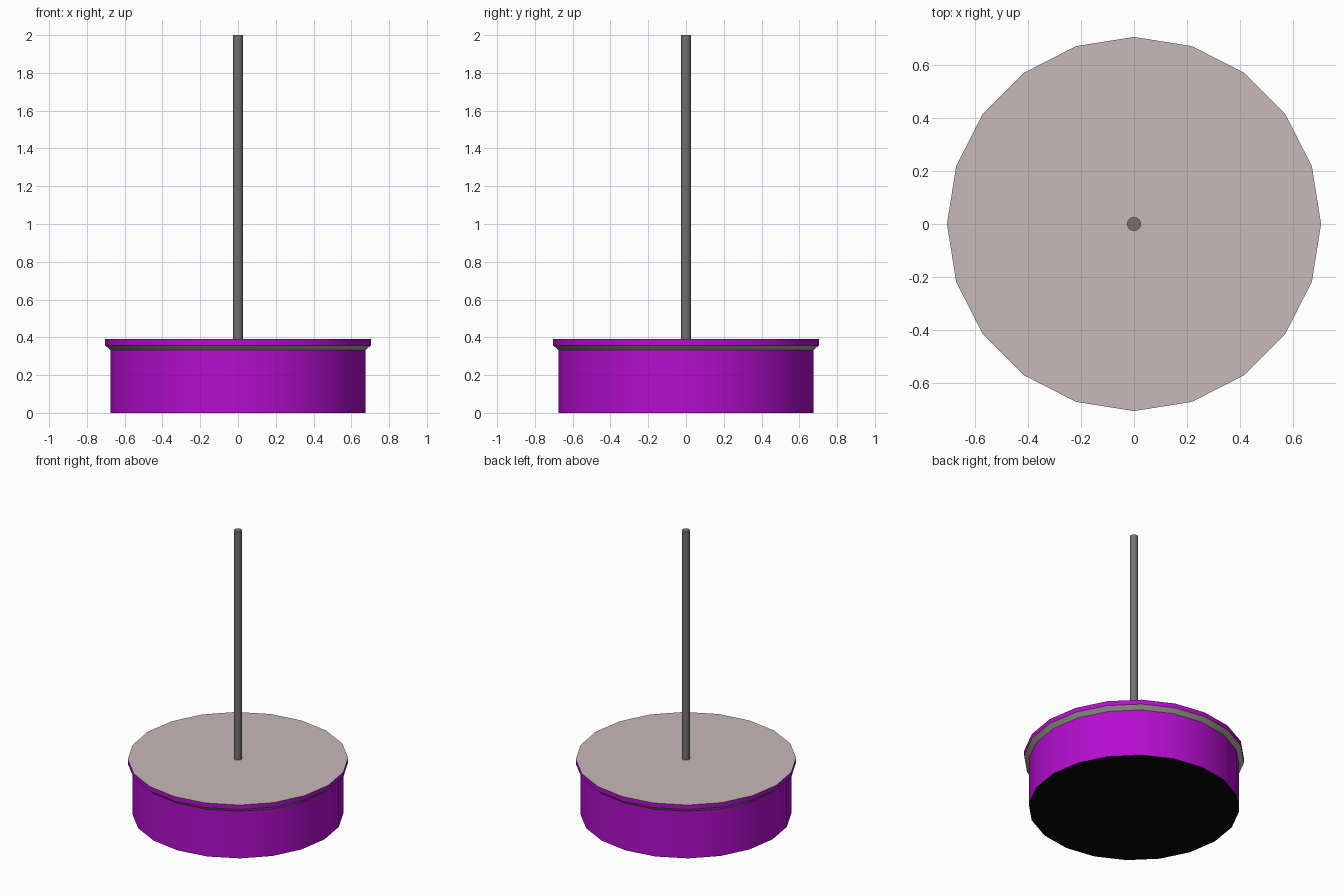
import bpy, bmesh, math

if "Cube" in bpy.data.objects:
    bpy.data.objects.remove(bpy.data.objects["Cube"])

def material(name, rgb):
    m = bpy.data.materials.new(name)
    m.diffuse_color = (*rgb, 1)
    m.use_nodes = True
    m.node_tree.nodes["Principled BSDF"].inputs["Base Color"].default_value = m.diffuse_color
    return m

purple = material("purple", (0.46, 0.004, 0.62))
trim = material("warm_grey", (0.40, 0.38, 0.34))
pink = material("pale_pink_grey", (0.58, 0.48, 0.48))
black = material("black", (0.002, 0.002, 0.002))
steel = material("dark_grey", (0.17, 0.17, 0.17))

def lathe(name, profile, sides, mats, band_mats, bottom_mat, top_mat):
    """Capped solid of revolution; one material index per band and cap."""
    bm = bmesh.new()
    rings = [[bm.verts.new((r * math.cos(2 * math.pi * i / sides),
                            r * math.sin(2 * math.pi * i / sides), z))
              for i in range(sides)] for r, z in profile]
    for low, high, mat in zip(rings, rings[1:], band_mats):
        for i in range(sides):
            j = (i + 1) % sides
            bm.faces.new((low[i], low[j], high[j], high[i])).material_index = mat
    bm.faces.new(rings[0][::-1]).material_index = bottom_mat
    bm.faces.new(rings[-1]).material_index = top_mat
    mesh = bpy.data.meshes.new(name)
    bm.to_mesh(mesh)
    bm.free()
    for m in mats:
        mesh.materials.append(m)
    obj = bpy.data.objects.new(name, mesh)
    bpy.context.collection.objects.link(obj)
    bpy.ops.object.select_all(action='DESELECT')
    obj.select_set(True)
    bpy.context.view_layer.objects.active = obj
    bpy.ops.object.shade_smooth_by_angle(angle=math.radians(30))
    return obj

# Round base: purple wall, grey flare, purple rim, pale top and black underside
lathe("base", [(0.674, 0), (0.674, 0.332), (0.704, 0.358), (0.704, 0.39)], 20,
      [purple, trim, pink, black], [0, 1, 0], 3, 2)

# Thin upright rod standing on the base
lathe("rod", [(0.026, 0.385), (0.026, 2.0)], 20, [steel], [0], 0, 0)
